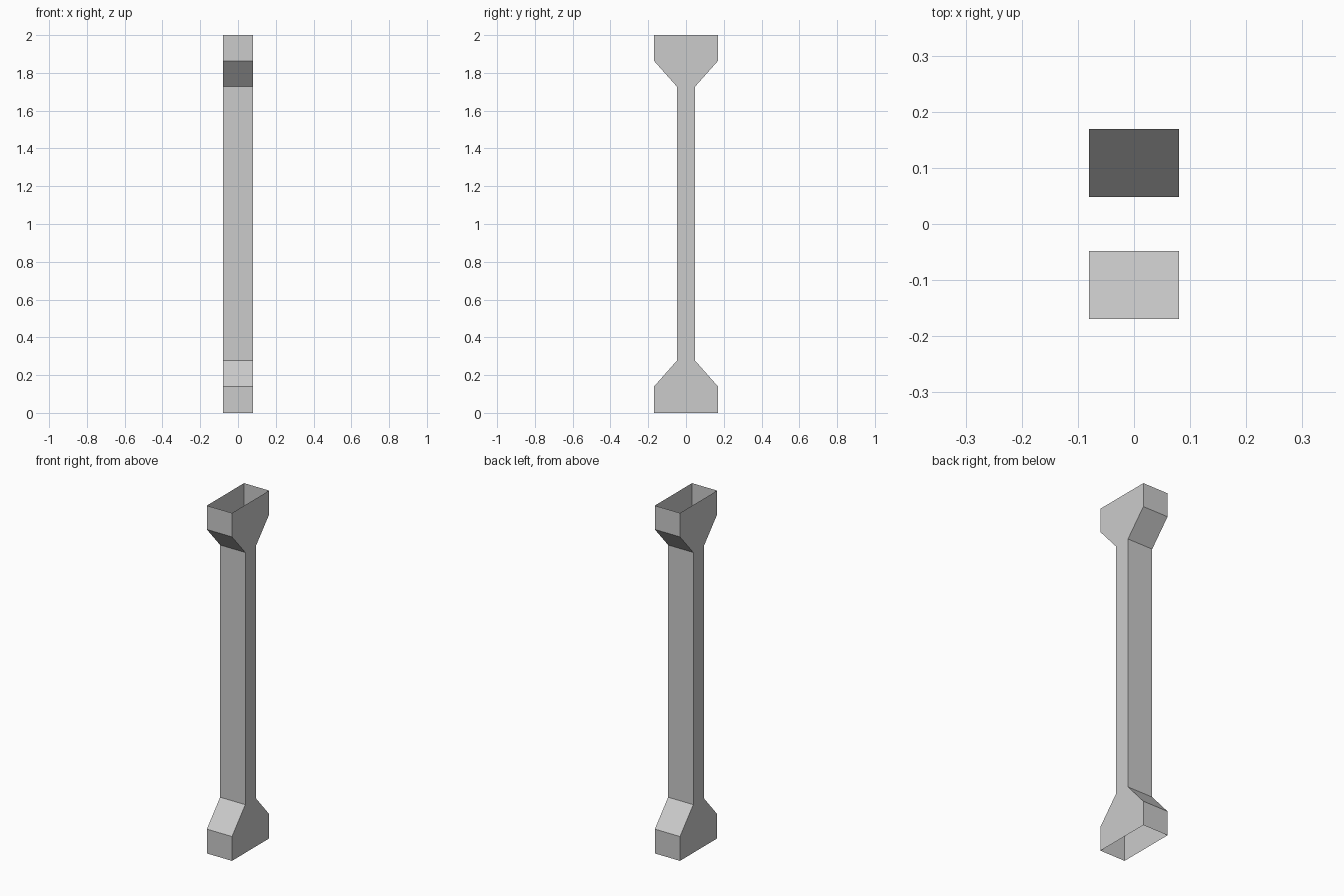
import bpy, bmesh

if "Cube" in bpy.data.objects:
    bpy.data.objects.remove(bpy.data.objects["Cube"])

HALF_X = 0.08
# (height, half depth) of each rectangular section, bottom to top
SECTIONS = [(0, 0.169), (0.14, 0.169), (0.277, 0.048),
            (1.727, 0.048), (1.863, 0.169), (2.0, 0.169)]


def ring(bm, z, d):
    return [bm.verts.new((x, y, z)) for x, y in
            ((-HALF_X, -d), (HALF_X, -d), (HALF_X, d), (-HALF_X, d))]


# Hollow post: flared foot, slim shaft and flared head, open at both ends
bm = bmesh.new()
rings = [ring(bm, z, d) for z, d in SECTIONS]
for low, high in zip(rings, rings[1:]):
    for i in range(4):
        j = (i + 1) % 4
        bm.faces.new((low[i], low[j], high[j], high[i]))

mesh = bpy.data.meshes.new("flared_post")
bm.to_mesh(mesh)
bm.free()
bpy.context.collection.objects.link(bpy.data.objects.new("flared_post", mesh))
